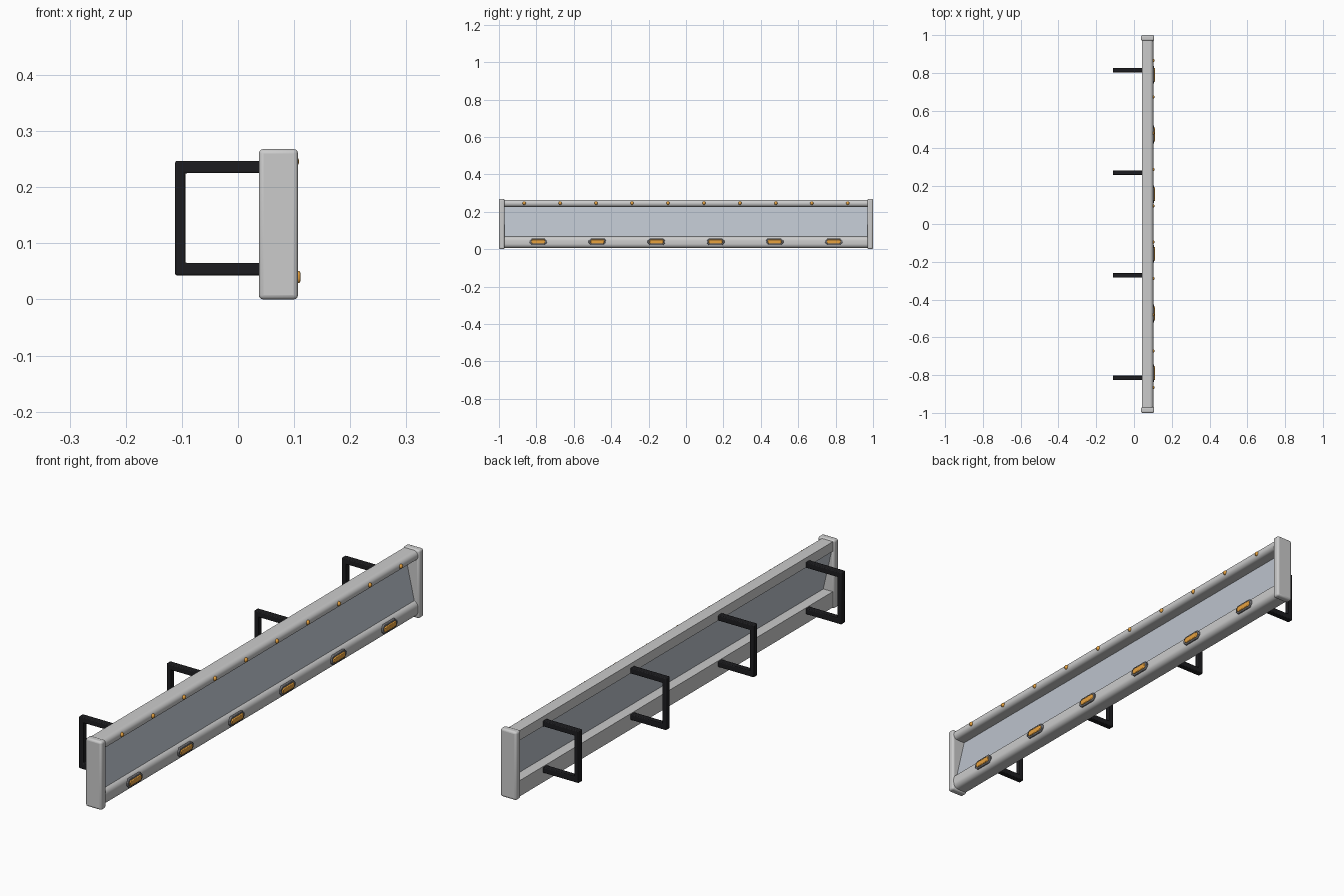
import bpy, bmesh, math
from mathutils import Vector

if "Cube" in bpy.data.objects:
    bpy.data.objects.remove(bpy.data.objects["Cube"])


def finish(name, bm, mat=None, bevel=0, segments=3):
    bmesh.ops.recalc_face_normals(bm, faces=bm.faces)
    me = bpy.data.meshes.new(name)
    bm.to_mesh(me)
    bm.free()
    ob = bpy.data.objects.new(name, me)
    bpy.context.collection.objects.link(ob)
    if mat:
        me.materials.append(mat)
    if bevel:
        mod = ob.modifiers.new("bevel", 'BEVEL')
        mod.width, mod.segments = bevel, segments
        mod.limit_method = 'ANGLE'
    bpy.ops.object.select_all(action='DESELECT')
    ob.select_set(True)
    bpy.context.view_layer.objects.active = ob
    bpy.ops.object.shade_smooth_by_angle(angle=math.radians(35))
    return ob


def prism(name, pts, axis, a, b, mat=None, bevel=0, segments=3):
    """Extrude a 2D outline: axis 'y' takes (x, z), axis 'x' takes (y, z)."""
    bm = bmesh.new()
    make = (lambda u, v, t: (u, t, v)) if axis == 'y' else (lambda u, v, t: (t, u, v))
    face = bm.faces.new([bm.verts.new(make(u, v, a)) for u, v in pts])
    new = bmesh.ops.extrude_face_region(bm, geom=[face])['geom']
    shift = Vector((0, b - a, 0)) if axis == 'y' else Vector((b - a, 0, 0))
    bmesh.ops.translate(bm, vec=shift, verts=[v for v in new if isinstance(v, bmesh.types.BMVert)])
    return finish(name, bm, mat, bevel, segments)


def rect(x0, x1, z0, z1):
    return [(x0, z0), (x1, z0), (x1, z1), (x0, z1)]


def rail_outline(x0, x1, z0, z1, r, n=6):
    """Flat back, rounded front corners."""
    pts = [(x0, z1), (x0, z0)]
    for cz, start in ((z0 + r, -90), (z1 - r, 0)):
        for i in range(n + 1):
            t = math.radians(start + 90 * i / n)
            pts.append((x1 - r + r * math.cos(t), cz + r * math.sin(t)))
    return pts


def lamp_outline(y, z, w, h, c):
    """Rectangle with chamfered corners."""
    w, h = w / 2, h / 2
    return [(y - w + c, z - h), (y + w - c, z - h), (y + w, z - h + c), (y + w, z + h - c),
            (y + w - c, z + h), (y - w + c, z + h), (y - w, z + h - c), (y - w, z - h + c)]


def material(name, col):
    m = bpy.data.materials.new(name)
    m.diffuse_color = (*col, 1)
    m.use_nodes = True
    m.node_tree.nodes["Principled BSDF"].inputs["Base Color"].default_value = m.diffuse_color
    return m


black = material("black", (0.012, 0.012, 0.014))
amber = material("amber", (0.8, 0.36, 0.05))
bezel = material("dark_grey", (0.16, 0.16, 0.17))
panel_grey = material("panel_grey", (0.5, 0.54, 0.6))

# Long rails
prism("top_rail", rail_outline(0.042, 0.102, 0.226, 0.264, 0.018), 'y', -0.975, 0.975)
prism("bottom_rail", rail_outline(0.042, 0.102, 0.006, 0.068, 0.022), 'y', -0.975, 0.975)

# Sloping infill panel between the rails
prism("panel", [(0.084, 0.064), (0.087, 0.064), (0.049, 0.230), (0.046, 0.230)],
      'y', -0.975, 0.975, panel_grey)

# End caps
for s in (-1, 1):
    prism("end_cap", rect(0.037, 0.107, 0.0, 0.268), 'y', s * 0.97, s * 1.0, None, 0.008)

# Rear brackets, open toward the rails
bracket = [(0.045, 0.043), (0.045, 0.065), (-0.094, 0.065), (-0.094, 0.225),
           (0.045, 0.225), (0.045, 0.247), (-0.112, 0.247), (-0.112, 0.043)]
for i in range(4):
    y = -0.815 + i * 0.5433
    prism("bracket", bracket, 'y', y - 0.012, y + 0.012, black, 0.003, 2)

# Lower marker lamps
for i in range(6):
    y = -0.79 + i * 0.316
    prism("lamp_bezel", lamp_outline(y, 0.04, 0.094, 0.036, 0.012), 'x', 0.096, 0.107, bezel, 0.002, 2)
    prism("lamp_lens", lamp_outline(y, 0.04, 0.074, 0.022, 0.005), 'x', 0.098, 0.111, amber, 0.003, 2)

# Small round lamps on the top rail
for i in range(10):
    bm = bmesh.new()
    bmesh.ops.create_uvsphere(bm, u_segments=16, v_segments=10, radius=0.009)
    bmesh.ops.translate(bm, vec=(0.1, -0.865 + i * 0.1922, 0.246), verts=bm.verts)
    finish("round_lamp", bm, amber)
